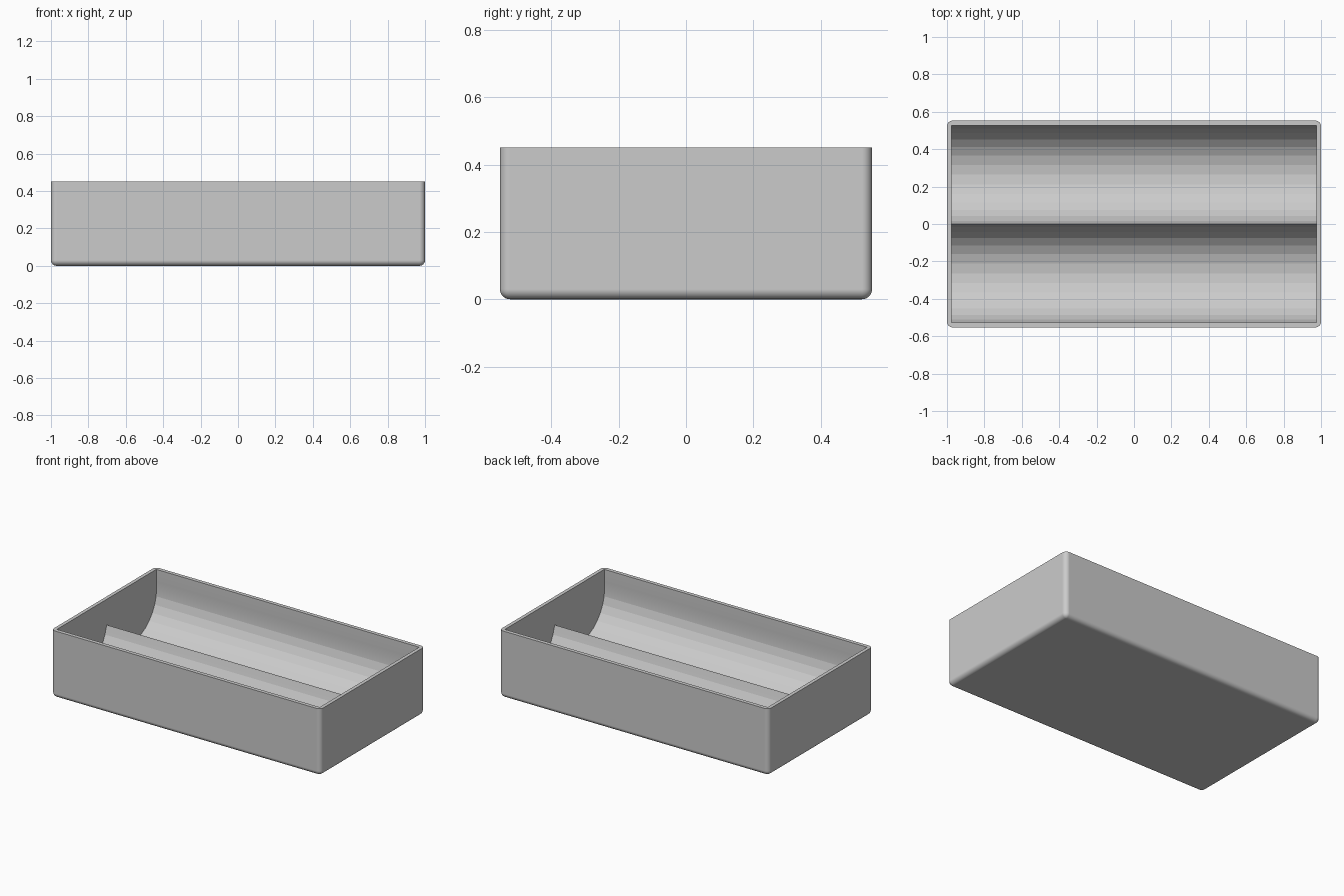
import bpy, bmesh, math

if "Cube" in bpy.data.objects:
    bpy.data.objects.remove(bpy.data.objects["Cube"])

L, W, H = 2.0, 1.105, 0.45      # outer size
IX = 0.976                      # inner half length
C, R, ZC = 0.2635, 0.267, 0.322 # channel centre, radius, axis height


def new_object(name, bm):
    bmesh.ops.recalc_face_normals(bm, faces=bm.faces)
    me = bpy.data.meshes.new(name)
    bm.to_mesh(me)
    bm.free()
    ob = bpy.data.objects.new(name, me)
    bpy.context.collection.objects.link(ob)
    return ob


# outer block, rounded everywhere but the rim
bm = bmesh.new()
bmesh.ops.create_cube(bm, size=1)
for v in bm.verts:
    v.co = (v.co.x * L, v.co.y * W, (v.co.z + 0.5) * H)
edges = [e for e in bm.edges if min(v.co.z for v in e.verts) < 0.01]
bmesh.ops.bevel(bm, geom=edges, offset=0.03, segments=10, profile=0.5, affect='EDGES')
tray = new_object("twin_channel_tray", bm)

# cavity profile: ridge, round channel, straight upper wall, then mirrored
a0 = math.acos(C / R)
step = math.pi / 16
angles = [math.pi + a0]
angles += [k * step for k in range(17, 33) if k * step > math.pi + a0]
angles.append(2 * math.pi + a0)
half = [(C + R * math.cos(a), ZC + R * math.sin(a)) for a in angles]
half[0] = (0, half[0][1])
half.append((half[-1][0], H + 0.2))
profile = [(-y, z) for y, z in reversed(half[1:])] + half

bm = bmesh.new()
face = bm.faces.new([bm.verts.new((-IX, y, z)) for y, z in profile])
ext = bmesh.ops.extrude_face_region(bm, geom=[face])
for v in ext["geom"]:
    if isinstance(v, bmesh.types.BMVert):
        v.co.x = IX
cutter = new_object("cavity_cutter", bm)
cutter.hide_render = True

# hollow out the tray
mod = tray.modifiers.new("cavity", 'BOOLEAN')
mod.operation = 'DIFFERENCE'
mod.solver = 'EXACT'
mod.object = cutter
bpy.context.view_layer.objects.active = tray
tray.select_set(True)
bpy.ops.object.modifier_apply(modifier=mod.name)
bpy.data.objects.remove(cutter, do_unlink=True)

# smooth rounded corners, faceted channels
bpy.ops.object.shade_smooth_by_angle(angle=math.radians(10.5))
wn = tray.modifiers.new("weighted_normals", 'WEIGHTED_NORMAL')
wn.keep_sharp = True
